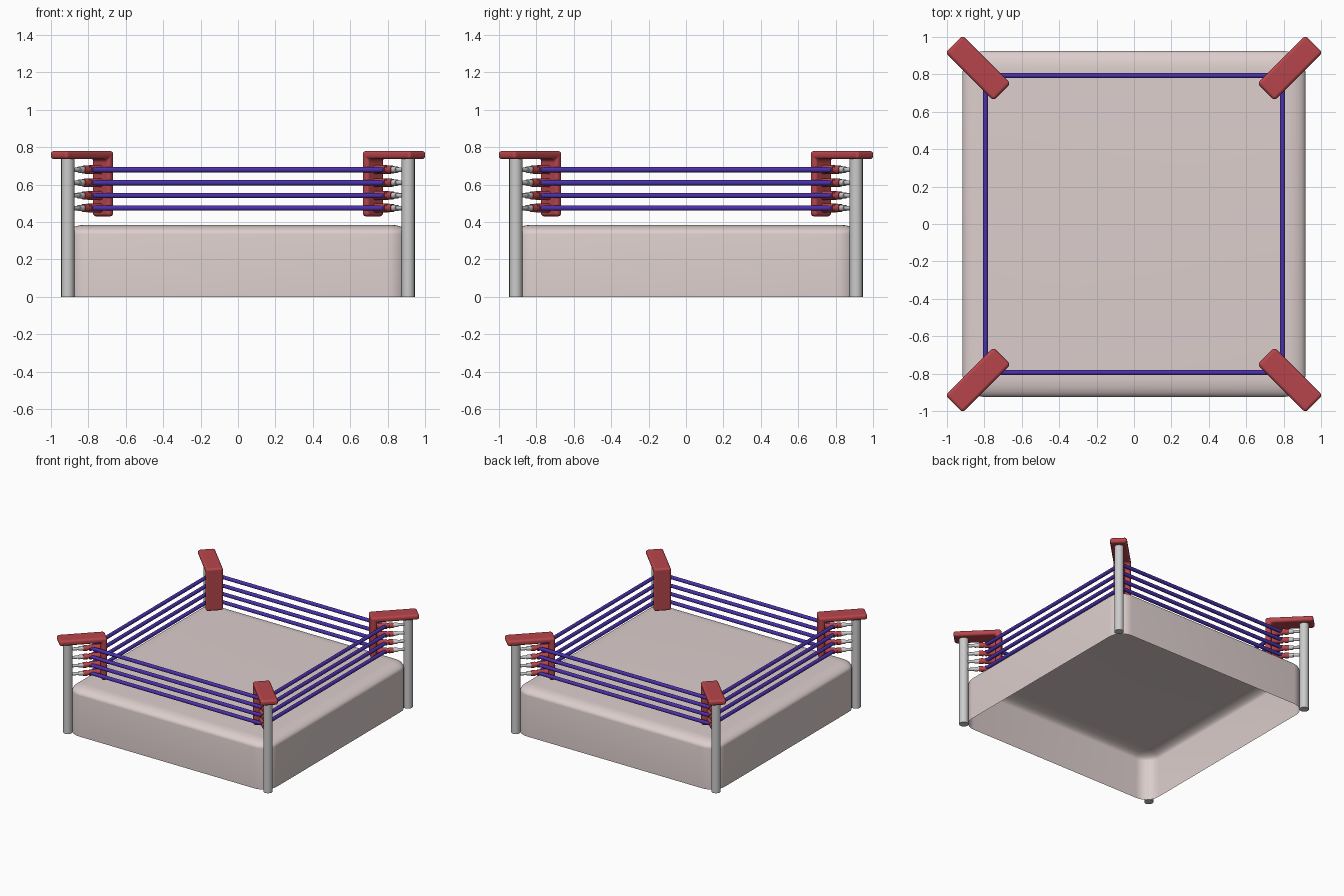
import bpy, bmesh
from math import pi, sin, cos
from mathutils import Matrix, Vector

if "Cube" in bpy.data.objects:
    bpy.data.objects.remove(bpy.data.objects["Cube"])


def material(name, rgb):
    m = bpy.data.materials.new(name)
    m.diffuse_color = (*rgb, 1)
    m.use_nodes = True
    m.node_tree.nodes["Principled BSDF"].inputs["Base Color"].default_value = m.diffuse_color
    return m


CANVAS = material("canvas", (0.72, 0.62, 0.61))
RED = material("red_vinyl", (0.47, 0.06, 0.07))
BLUE = material("blue_rope", (0.07, 0.03, 0.40))


def finish(name, bm, mat=None, turn=0.0, bevel=0.0, angle=40):
    bmesh.ops.recalc_face_normals(bm, faces=bm.faces)
    me = bpy.data.meshes.new(name)
    bm.to_mesh(me)
    bm.free()
    ob = bpy.data.objects.new(name, me)
    bpy.context.collection.objects.link(ob)
    ob.rotation_euler.z = turn
    if mat:
        me.materials.append(mat)
    bpy.ops.object.select_all(action='DESELECT')
    ob.select_set(True)
    bpy.context.view_layer.objects.active = ob
    bpy.ops.object.shade_smooth_by_angle(angle=angle * pi / 180)
    if bevel:
        b = ob.modifiers.new("rounded_edges", 'BEVEL')
        b.width, b.segments, b.limit_method = bevel, 4, 'ANGLE'
        b.harden_normals = True
    return ob


def rod(bm, a, b, r1, r2=None, seg=20):
    a, b = Vector(a), Vector(b)
    rot = (b - a).to_track_quat('Z', 'Y').to_matrix().to_4x4()
    bmesh.ops.create_cone(bm, cap_ends=True, segments=seg, radius1=r1,
                          radius2=r1 if r2 is None else r2, depth=(b - a).length,
                          matrix=Matrix.Translation((a + b) / 2) @ rot)


def rounded_ring(bm, hx, hy, radius, z, steps=8):
    ring = []
    for k, (sx, sy) in enumerate([(1, 1), (-1, 1), (-1, -1), (1, -1)]):
        for i in range(steps + 1):
            t = (k + i / steps) * pi / 2
            ring.append(bm.verts.new((sx * (hx - radius) + radius * cos(t),
                                      sy * (hy - radius) + radius * sin(t), z)))
    return ring


# Platform: open-bottomed shell with softly rounded top edge
HX, HY, CORNER, TOP, INSET, DROP = 0.917, 0.925, 0.12, 0.385, 0.105, 0.05
bm = bmesh.new()
levels = [(0, 0)]
for i in range(9):
    t = i / 8 * pi / 2
    levels.append((INSET * (1 - cos(t)), TOP - DROP + DROP * sin(t)))
rings = [rounded_ring(bm, HX - d, HY - d, CORNER - d, z) for d, z in levels]
for lo, hi in zip(rings, rings[1:]):
    for i in range(len(lo)):
        j = (i + 1) % len(lo)
        bm.faces.new((lo[i], lo[j], hi[j], hi[i]))
bm.faces.new(rings[-1])
finish("platform", bm, CANVAS)

ROPE_Z = (0.475, 0.542, 0.61, 0.68)
POST_D = 0.91 * 2 ** 0.5

# Corners: built along +x, then turned to each diagonal
for k in range(4):
    turn = pi / 4 + k * pi / 2

    # Steel post
    bm = bmesh.new()
    rod(bm, (POST_D, 0, 0), (POST_D, 0, 0.75), 0.035, seg=32)
    finish(f"post_{k + 1}", bm, turn=turn)

    # L-shaped pad over the post
    bm = bmesh.new()
    outline = [(0.998, 0.43), (1.042, 0.43), (1.042, 0.736),
               (1.361, 0.736), (1.361, 0.78), (0.998, 0.78)]
    face = bm.faces.new([bm.verts.new((d, -0.065, z)) for d, z in outline])
    ext = bmesh.ops.extrude_face_region(bm, geom=[face])
    bmesh.ops.translate(bm, vec=(0, 0.13, 0),
                        verts=[v for v in ext['geom'] if isinstance(v, bmesh.types.BMVert)])
    finish(f"corner_pad_{k + 1}", bm, RED, turn, bevel=0.018)

    # Steel pins between post and turnbuckles
    bm = bmesh.new()
    for z in ROPE_Z:
        rod(bm, (1.15, 0, z), (POST_D, 0, z), 0.012)
        rod(bm, (1.17, 0, z), (1.205, 0, z), 0.017)
    finish(f"pins_{k + 1}", bm, turn=turn)

    # Red turnbuckle sleeves
    bm = bmesh.new()
    for z in ROPE_Z:
        rod(bm, (1.03, 0, z), (1.125, 0, z), 0.024)
        rod(bm, (1.125, 0, z), (1.14, 0, z), 0.018)
        rod(bm, (1.14, 0, z), (1.172, 0, z), 0.023, 0.021)
    finish(f"turnbuckles_{k + 1}", bm, RED, turn)

    # Four ropes along one side
    bm = bmesh.new()
    for z in ROPE_Z:
        rod(bm, (0.794, -0.782, z), (0.794, 0.782, z), 0.0145)
    finish(f"ropes_{k + 1}", bm, BLUE, k * pi / 2)
